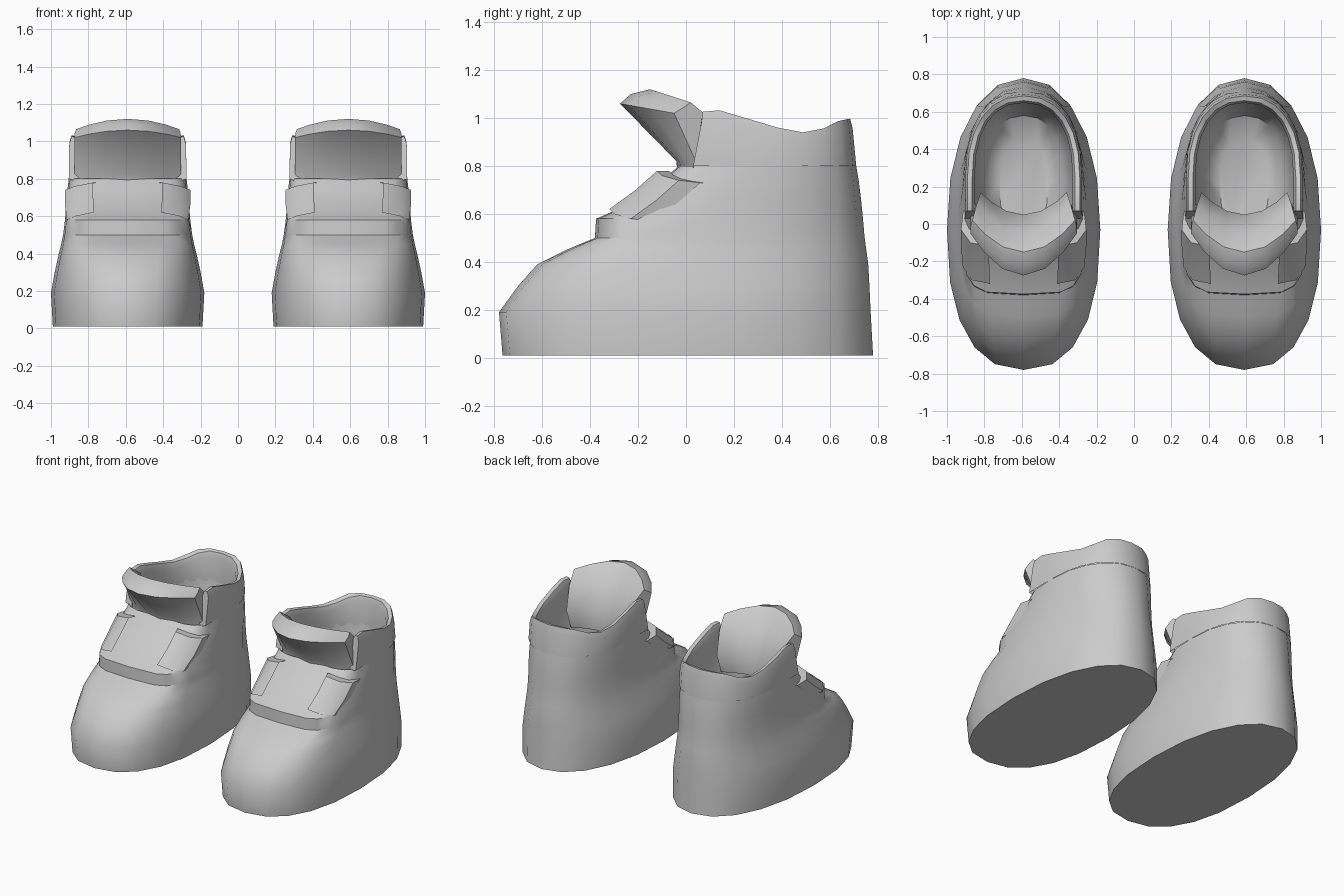
import bpy, bmesh, math
from math import cos, sin, pi

if "Cube" in bpy.data.objects:
    bpy.data.objects.remove(bpy.data.objects["Cube"])

CX = 0.59   # centre line of one shoe
N = 20      # sides of each cross-section


def sp(v, p):
    return math.copysign(abs(v) ** (2 / p), v)


def ring(z, yf, yb, yc, rx, pf=2.4, pb=2.2, dx=0.0):
    """Horizontal cross-section with a separate front and back roundness."""
    pts = []
    for i in range(N):
        a = 2 * pi * i / N
        front = sin(a) < -1e-6
        p = pf if front else pb
        ry = (yc - yf) if front else (yb - yc)
        pts.append((CX + dx + rx * sp(cos(a), p), yc + ry * sp(sin(a), p), z))
    return pts


def loft(name, rows, closed=True, cap_start=False, cap_end=False, cap_sides=False):
    bm = bmesh.new()
    vs = [[bm.verts.new(p) for p in r] for r in rows]
    n = len(rows[0])
    for a, b in zip(vs, vs[1:]):
        for i in range(n if closed else n - 1):
            j = (i + 1) % n
            bm.faces.new((a[i], a[j], b[j], b[i]))
    if cap_start:
        bm.faces.new(vs[0])
    if cap_end:
        bm.faces.new(vs[-1])
    if cap_sides:
        bm.faces.new([r[0] for r in vs])
        bm.faces.new([r[-1] for r in vs])
    bmesh.ops.recalc_face_normals(bm, faces=bm.faces)
    me = bpy.data.meshes.new(name)
    bm.to_mesh(me)
    bm.free()
    ob = bpy.data.objects.new(name, me)
    bpy.context.collection.objects.link(ob)
    bpy.context.view_layer.objects.active = ob
    ob.select_set(True)
    bpy.ops.object.shade_smooth_by_angle(angle=math.radians(42))
    ob.select_set(False)
    # second shoe of the pair
    m = ob.modifiers.new("pair", 'MIRROR')
    m.use_mirror_merge = False
    return ob


# Sole and upper, from the ground to the ankle, with the stepped instep
loft("shoe_body", [
    ring(0.01, -0.765, 0.78, -0.03, 0.40),
    ring(0.19, -0.78, 0.77, -0.03, 0.41),
    ring(0.30, -0.70, 0.765, -0.02, 0.39, 2.6),
    ring(0.39, -0.62, 0.76, 0.00, 0.37, 2.9),
    ring(0.45, -0.50, 0.752, 0.04, 0.355, 3.4),
    ring(0.50, -0.38, 0.745, 0.08, 0.345, 4.0),
    ring(0.58, -0.375, 0.738, 0.12, 0.335, 4.5),
    ring(0.66, -0.19, 0.73, 0.18, 0.328, 4.5),
    ring(0.74, -0.10, 0.72, 0.22, 0.322, 4.5),
    ring(0.80, -0.03, 0.71, 0.25, 0.315, 4.5),
], cap_start=True)

# Padded collar: U-shaped wall open at the front, with a wavy rim
RIM = [(0.03, 1.02), (0.13, 1.035), (0.45, 0.94), (0.54, 0.94), (0.65, 0.995), (0.8, 0.995)]


def rim_z(y):
    for (y0, z0), (y1, z1) in zip(RIM, RIM[1:]):
        if y <= y1:
            return z0 + (z1 - z0) * max(0, (y - y0)) / (y1 - y0)
    return RIM[-1][1]


def collar_row(rx, yb, y_end, z=None, dz=0.0):
    pts = [(rx, y_end), (rx, 0.14)]
    pts += [(rx * sp(cos(pi * i / 12), 2.3), 0.25 + (yb - 0.25) * sp(sin(pi * i / 12), 2.3))
            for i in range(13)]
    pts += [(-rx, 0.14), (-rx, y_end)]
    return [(CX + x, y, rim_z(y) + dz if z is None else z) for x, y in pts]


loft("collar", [
    collar_row(0.315, 0.71, 0.03, 0.80),
    collar_row(0.312, 0.695, 0.065, None, -0.04),
    collar_row(0.300, 0.685, 0.07),
    collar_row(0.275, 0.66, 0.07, None, -0.005),
    collar_row(0.262, 0.648, 0.07, None, -0.04),
    collar_row(0.265, 0.648, 0.03, 0.78),
], closed=False, cap_sides=True)

# Inner lining down to the footbed
loft("lining", [
    ring(0.80, -0.01, 0.65, 0.25, 0.268, 4, 2.3),
    ring(0.60, -0.06, 0.63, 0.25, 0.25, 3, 2.3),
    ring(0.42, -0.10, 0.58, 0.25, 0.21, 2.5, 2.3),
    ring(0.35, -0.08, 0.46, 0.22, 0.13, 2.3, 2.3),
], cap_end=True)


# Tongue flaring forward, with a thick rolled lip
def tongue_row(w, y, d, z, e):
    return [(CX + w * t, y + d * t * t, z - e * t * t)
            for t in (-1, -0.75, -0.4, 0, 0.4, 0.75, 1)]


loft("tongue", [
    tongue_row(0.29, -0.035, 0.09, 0.76, 0.03),
    tongue_row(0.285, -0.04, 0.09, 0.82, 0.02),
    tongue_row(0.285, -0.275, 0.225, 1.06, 0.04),
    tongue_row(0.283, -0.23, 0.22, 1.10, 0.055),
    tongue_row(0.275, -0.15, 0.17, 1.12, 0.055),
    tongue_row(0.25, -0.06, 0.17, 1.03, 0.04),
    tongue_row(0.23, 0.05, 0.12, 0.84, 0.0),
    tongue_row(0.23, 0.05, 0.07, 0.70, 0.0),
], closed=False, cap_sides=True)


# Small side wings of the instep flap
for s, name in ((1, "outer_flap"), (-1, "inner_flap")):
    def flap_row(z, y, w):
        return [(CX + s * w * k, y + dy, z + dz)
                for k, dy, dz in ((0.55, -0.02, 0.02), (0.85, 0.0, 0.0), (1.0, 0.07, -0.02), (0.97, 0.16, -0.03))]
    loft(name, [flap_row(0.60, -0.30, 0.325), flap_row(0.68, -0.19, 0.335), flap_row(0.76, -0.10, 0.335),
                flap_row(0.76, -0.05, 0.30)], closed=False)
